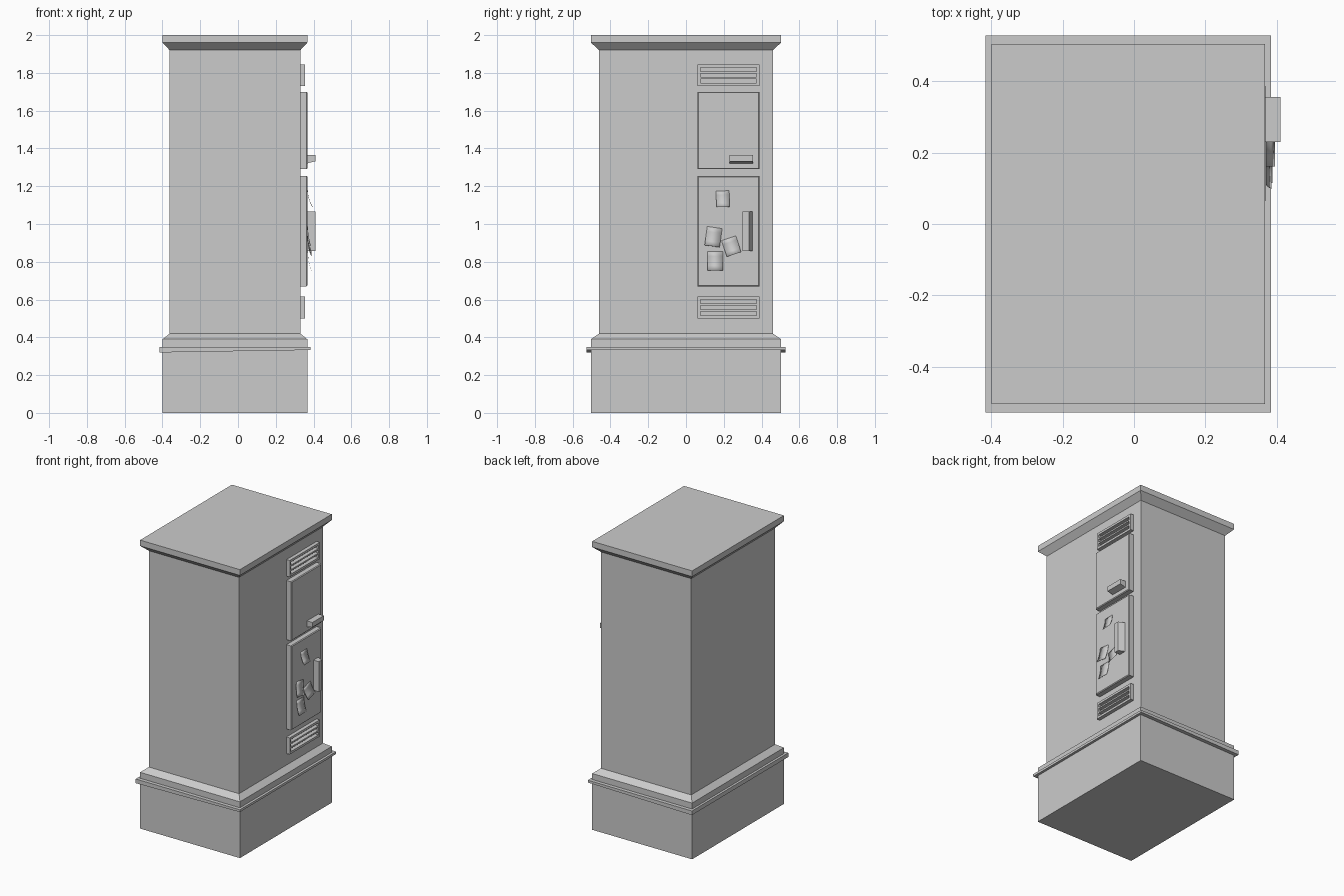
import bpy, bmesh, math
from mathutils import Matrix, Vector

if "Cube" in bpy.data.objects:
    bpy.data.objects.remove(bpy.data.objects["Cube"], do_unlink=True)

grey = bpy.data.materials.new("plain grey")
grey.use_nodes = True
colour = (0.6, 0.6, 0.6, 1)
grey.diffuse_color = colour
grey.node_tree.nodes["Principled BSDF"].inputs["Base Color"].default_value = colour

WALL = 0.33      # outer face of the equipped side wall
DOOR = 0.368     # outer face of the doors
CX = -0.016      # middle of the cabinet in x


def finish(name, bm):
    bmesh.ops.recalc_face_normals(bm, faces=bm.faces)
    mesh = bpy.data.meshes.new(name)
    bm.to_mesh(mesh)
    bm.free()
    mesh.materials.append(grey)
    obj = bpy.data.objects.new(name, mesh)
    bpy.context.collection.objects.link(obj)
    return obj


def box(lo, hi):
    bm = bmesh.new()
    lo, hi = Vector(lo), Vector(hi)
    bmesh.ops.create_cube(bm, size=1, matrix=Matrix.Translation((lo + hi) / 2)
                          @ Matrix.Diagonal((*(hi - lo), 1)))
    return bm


def stacked(name, rings):
    """Loft rectangles given as (half x, half y, height)."""
    bm = bmesh.new()
    loops = [[bm.verts.new((CX + sx * hx, sy * hy, z))
              for sx, sy in ((-1, -1), (1, -1), (1, 1), (-1, 1))]
             for hx, hy, z in rings]
    for a, b in zip(loops, loops[1:]):
        for i in range(4):
            j = (i + 1) % 4
            bm.faces.new((a[i], a[j], b[j], b[i]))
    bm.faces.new(loops[0])
    bm.faces.new(loops[-1])
    return finish(name, bm)


# Plinth, walls and flared cap in one loft
stacked("cabinet_body", [(0.383, 0.503, 0), (0.383, 0.503, 0.39), (0.346, 0.46, 0.42),
                         (0.346, 0.46, 1.92), (0.383, 0.503, 1.96), (0.383, 0.503, 2)])

# Ledge around the plinth, with its underside rising towards the door side
bm = box((-0.415, -0.528, 0.32), (0.384, 0.528, 0.349))
for v in bm.verts:
    if v.co.z < 0.33 and v.co.x > 0:
        v.co.z = 0.333
finish("plinth_ledge", bm)


def door(name, z0, z1):
    bm = box((WALL - 0.01, 0.06, z0), (DOOR, 0.39, z1))
    edges = [e for e in bm.edges if all(v.co.x > WALL for v in e.verts)]
    bmesh.ops.bevel(bm, geom=edges, offset=0.005, segments=1, affect='EDGES')
    finish(name, bm)


door("upper_door", 1.29, 1.70)
door("lower_door", 0.67, 1.255)


def vent(name, z0, z1):
    """Frame with three open slots, extruded out of the wall."""
    bm = bmesh.new()
    ys = [0.06, 0.076, 0.374, 0.39]
    step = (z1 - z0) / 11
    zs = [z0 + step * k for k in (0, 1.5, 3.5, 4.5, 6.5, 7.5, 9.5, 11)]
    grid = [[bm.verts.new((WALL - 0.005, y, z)) for y in ys] for z in zs]
    for r in range(len(zs) - 1):
        for c in range(3):
            if c != 1 or r % 2 == 0:
                bm.faces.new((grid[r][c], grid[r][c + 1], grid[r + 1][c + 1], grid[r + 1][c]))
    out = bmesh.ops.extrude_face_region(bm, geom=bm.faces[:])["geom"]
    bmesh.ops.translate(bm, vec=(0.03, 0, 0),
                        verts=[g for g in out if isinstance(g, bmesh.types.BMVert)])
    bmesh.ops.dissolve_limit(bm, angle_limit=0.02, verts=bm.verts, edges=bm.edges)
    finish(name, bm)


vent("upper_vent", 1.73, 1.845)
vent("lower_vent", 0.5, 0.615)

# Grips, each with one long side slanting back to the door
bm = box((DOOR - 0.005, 0.23, 1.32), (0.41, 0.355, 1.365))
for v in bm.verts:
    if v.co.x > DOOR and v.co.z < 1.34:
        v.co.z = 1.332
finish("upper_handle", bm)

bm = box((DOOR - 0.005, 0.30, 0.857), (0.41, 0.355, 1.066))
for v in bm.verts:
    if v.co.x > DOOR and v.co.y > 0.34:
        v.co.y = 0.333
finish("lower_handle", bm)


def note(name, y, z, width, height, turn, curl):
    """Paper sheet hanging by its top edge, bottom curling outwards."""
    bm = bmesh.new()
    rows, turn = 4, math.radians(turn)
    grid = []
    for r in range(rows + 1):
        t = r / rows
        line = []
        for s in (-0.5, 0.5):
            a, b = s * width, (0.5 - t) * height
            line.append(bm.verts.new((DOOR + 0.002 + curl * t * t,
                                      y + a * math.cos(turn) - b * math.sin(turn),
                                      z + a * math.sin(turn) + b * math.cos(turn))))
        grid.append(line)
    for a, b in zip(grid, grid[1:]):
        bm.faces.new((a[0], b[0], b[1], a[1]))
    obj = finish(name, bm)
    solid = obj.modifiers.new("paper thickness", 'SOLIDIFY')
    solid.thickness = 0.001
    for p in obj.data.polygons:
        p.use_smooth = True


note("paper_note_top", 0.195, 1.133, 0.07, 0.085, 2, 0.025)
note("paper_note_left", 0.145, 0.932, 0.08, 0.1, -8, 0.015)
note("paper_note_right", 0.24, 0.882, 0.08, 0.09, 18, 0.02)
note("paper_note_bottom", 0.155, 0.805, 0.08, 0.1, 0, 0.018)
